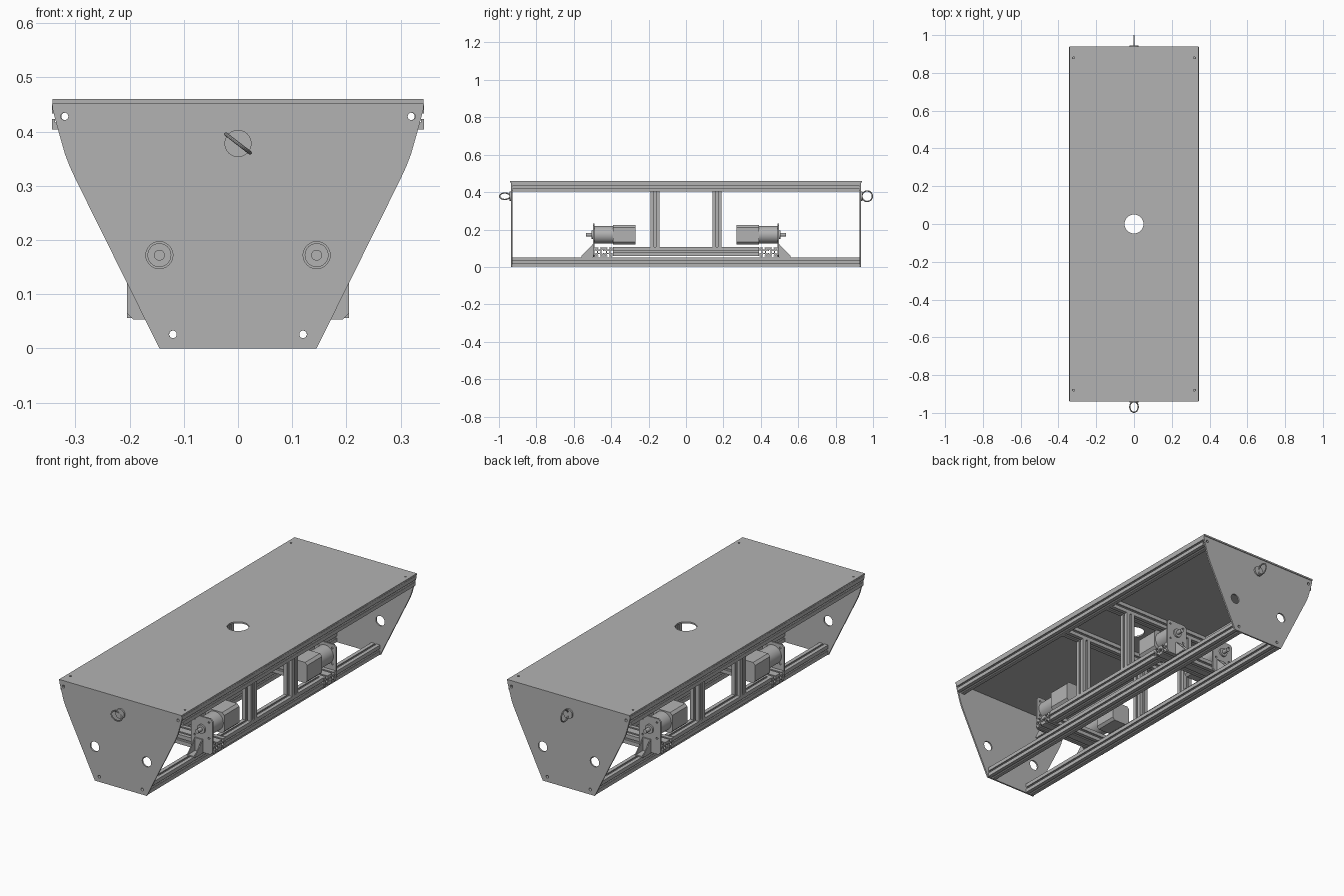
import bpy, bmesh, math
from mathutils import Matrix, Vector

cube = bpy.data.objects.get("Cube")
if cube:
    bpy.data.objects.remove(cube, do_unlink=True)

grey = bpy.data.materials.new("light grey metal")
grey.use_nodes = True
COLOUR = (0.45, 0.45, 0.45, 1)
grey.diffuse_color = COLOUR
grey.node_tree.nodes["Principled BSDF"].inputs["Base Color"].default_value = COLOUR

# Profile axes: extrusion direction -> orientation of the flat profile
AXES = {
    "X": Matrix(((0, 0, 1), (1, 0, 0), (0, 1, 0))).to_4x4(),
    "Y": Matrix(((1, 0, 0), (0, 0, -1), (0, 1, 0))).to_4x4(),
    "Z": Matrix.Identity(4),
}


def finish(name, bm, matrix):
    bmesh.ops.remove_doubles(bm, verts=bm.verts, dist=1e-5)
    bmesh.ops.recalc_face_normals(bm, faces=bm.faces)
    mesh = bpy.data.meshes.new(name)
    bm.to_mesh(mesh)
    bm.free()
    mesh.materials.clear()
    mesh.materials.append(grey)
    mesh.shade_smooth()
    mesh.set_sharp_from_angle(angle=math.radians(30))
    obj = bpy.data.objects.new(name, mesh)
    obj.matrix_world = matrix
    bpy.context.collection.objects.link(obj)
    return obj


def extrude(name, loops, length, axis, centre):
    """Solid from an outline plus hole loops, extruded along an axis."""
    curve = bpy.data.curves.new(name, "CURVE")
    curve.dimensions = "2D"
    curve.fill_mode = "BOTH"
    curve.extrude = length / 2
    for loop in loops:
        spline = curve.splines.new("POLY")
        spline.points.add(len(loop) - 1)
        for point, (u, v) in zip(spline.points, loop):
            point.co = (u, v, 0, 1)
        spline.use_cyclic_u = True
    temp = bpy.data.objects.new(name + " outline", curve)
    bpy.context.collection.objects.link(temp)
    graph = bpy.context.evaluated_depsgraph_get()
    bm = bmesh.new()
    bm.from_mesh(temp.evaluated_get(graph).to_mesh())
    bpy.data.objects.remove(temp, do_unlink=True)
    bpy.data.curves.remove(curve)
    return finish(name, bm, Matrix.Translation(centre) @ AXES[axis])


def circle(u, v, r, n=24):
    return [(u + r * math.cos(math.tau * i / n), v + r * math.sin(math.tau * i / n))
            for i in range(n)]


def rect(w, h, cut=0.0):
    """Rectangle of half sizes w, h, with optional cut corners."""
    if not cut:
        return [(-w, -h), (w, -h), (w, h), (-w, h)]
    return [(-w + cut, -h), (w - cut, -h), (w, -h + cut), (w, h - cut),
            (w - cut, h), (-w + cut, h), (-w, h - cut), (-w, -h + cut)]


# Slotted beam section: one side, turned four times, with a central bore
H = 0.024
SIDE = [(H, -H), (H, -.005), (.019, -.005), (.019, -.012), (.012, -.005),
        (.012, .005), (.019, .012), (.019, .005), (H, .005)]
SECTION = []
for turn in range(4):
    for u, v in SIDE:
        for _ in range(turn):
            u, v = -v, u
        SECTION.append((u, v))
BEAM = [SECTION, circle(0, 0, .007, 16)]


def beam(name, length, axis, centre):
    return extrude(name, BEAM, length, axis, centre)


def ring(name, centre, direction):
    """Lifting ring in the plane of the y axis and the given direction."""
    bm = bmesh.new()
    n, m, R, r = 32, 10, .028, .0035
    across = Vector(direction).normalized()
    out = Vector((0, 1, 0))
    side = across.cross(out)
    rows = []
    for i in range(n):
        a = math.tau * i / n
        radial = across * math.cos(a) + out * math.sin(a)
        rows.append([bm.verts.new(radial * (R + r * math.cos(math.tau * j / m))
                                  + side * (r * math.sin(math.tau * j / m)))
                     for j in range(m)])
    for i in range(n):
        for j in range(m):
            a, b = rows[i], rows[(i + 1) % n]
            bm.faces.new((a[j], b[j], b[(j + 1) % m], a[(j + 1) % m]))
    finish(name, bm, Matrix.Translation(centre))


# Top plate with cable hole and corner screw holes
top_holes = [circle(x, y, .005, 12) for x in (-.32, .32) for y in (-.88, .88)]
extrude("top_plate", [rect(.342, .94), circle(0, 0, .05, 40)] + top_holes,
        .008, "Z", (0, 0, .456))

# Tapered end plates
half = [(.145, 0), (.300, .313), (.311, .337), (.319, .358), (.331, .4), (.342, .441), (.343, .452)]
outline = half + [(-x, z) for x, z in reversed(half)]
end_holes = []
for s in (-1, 1):
    end_holes += [circle(s * .32, .428, .007), circle(s * .12, .026, .007),
                  circle(s * .145, .172, .025)]
for end, s in (("front", -1), ("back", 1)):
    extrude(end + "_plate", [outline] + end_holes, .008, "Y", (0, s * .932, 0))
    extrude(end + "_ring_base", [circle(0, 0, .025)], .008, "Y", (0, s * .94, .378))
    ring(end + "_ring", (0, s * .9685, .378), (.79, 0, -.61) if s < 0 else (0, 0, 1))

# Frame of slotted beams
for side, s in (("right", -1), ("left", 1)):
    beam(side + "_upper_rail", 1.856, "Y", (s * .319, 0, .428))
    beam(side + "_lower_rail", 1.856, "Y", (s * .12, 0, .026))
    beam(side + "_inner_rail", .782, "Y", (s * .18, 0, .082))
    for end, t in (("front", -1), ("back", 1)):
        beam(f"{side}_{end}_post", .298, "Z", (s * .18, t * .165, .255))
for end, t in (("front", -1), ("back", 1)):
    beam(end + "_top_crossbeam", .59, "X", (0, t * .165, .428))
    for name, y in (("inner", .416), ("outer", .464)):
        beam(f"{end}_{name}_crossbeam", .41, "X", (0, t * y, .08))

# Four drive units, each with mounting plate, gearbox, motor and bracket
bolt_holes = [circle(u, v, .005, 12) for u in (-.04, .04) for v in (-.01, .07)]
for side, s in (("right", -1), ("left", 1)):
    for end, t in (("front", -1), ("back", 1)):
        tag = f"{side}_{end}_"
        x, z = s * .145, .172

        def at(y):
            return (x, t * y, z)

        extrude(tag + "motor_plate", [rect(.06, .09, .012)] + bolt_holes, .008, "Y",
                (x, t * .492, .143))
        extrude(tag + "motor_shaft", [circle(0, 0, .01)], .06, "Y", at(.505))
        extrude(tag + "gearbox_collar", [circle(0, 0, .022)], .01, "Y", at(.5))
        extrude(tag + "gearbox", [circle(0, 0, .047, 32)], .098, "Y", at(.439))
        extrude(tag + "motor", [rect(.052, .052, .012)], .12, "Y", at(.331))
        # Angle bracket standing on the lower rail
        bx = s * .13
        extrude(tag + "bracket_foot", [rect(.022, .032)], .006, "Z", (bx, t * .528, .053))
        extrude(tag + "bracket_back", [rect(.022, .034)], .006, "Y", (bx, t * .499, .086))
        for k in (-1, 1):
            extrude(f"{tag}bracket_web_{'inner' if k < 0 else 'outer'}",
                    [[(t * .498, .052), (t * .56, .052), (t * .56, .058), (t * .498, .12)]],
                    .005, "X", (bx + k * .02, 0, 0))
